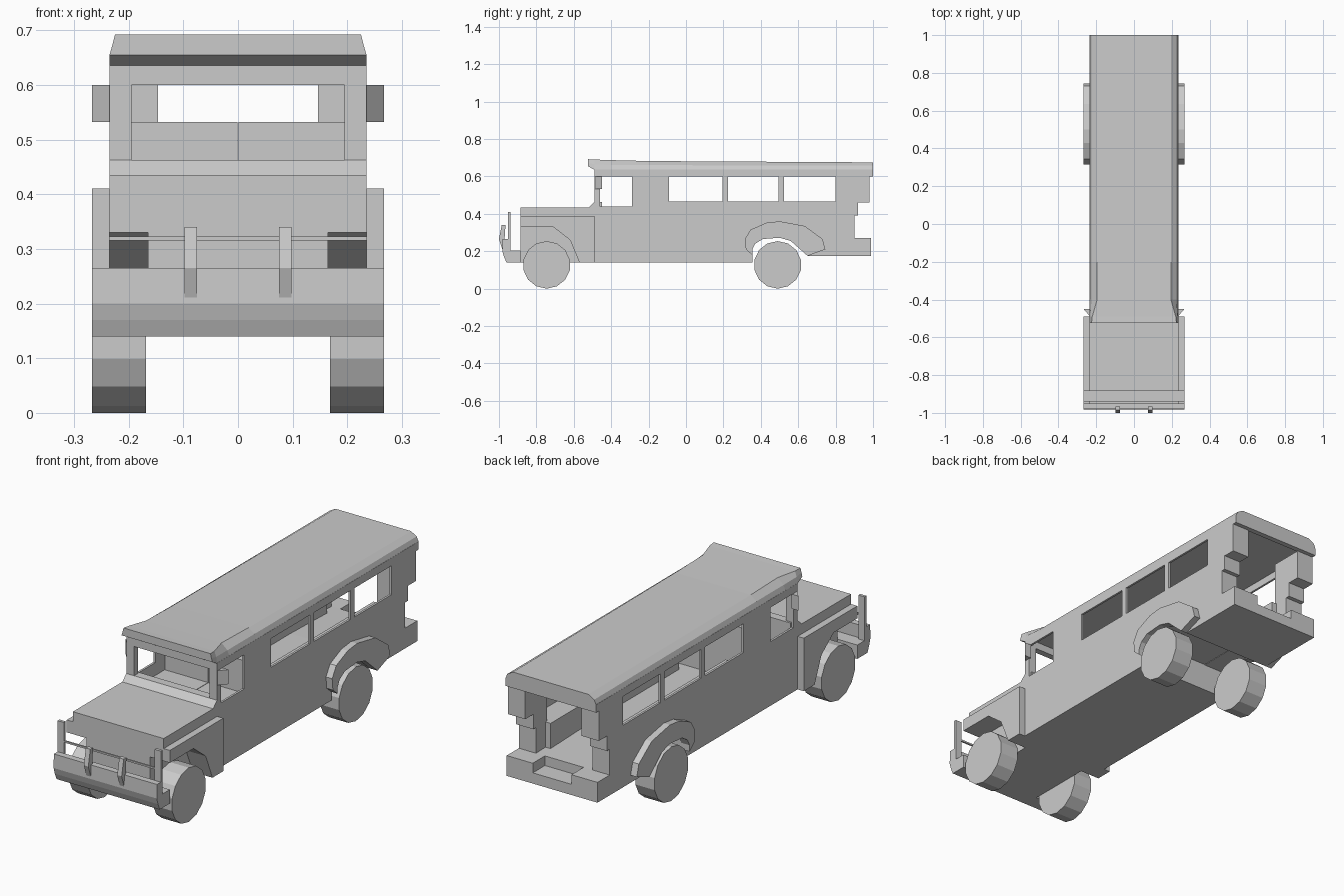
import bpy, bmesh, math

if "Cube" in bpy.data.objects:
    bpy.data.objects.remove(bpy.data.objects["Cube"])

grey = bpy.data.materials.new("plain grey")
grey.diffuse_color = (0.6, 0.6, 0.6, 1)
grey.use_nodes = True
grey.node_tree.nodes["Principled BSDF"].inputs["Base Color"].default_value = grey.diffuse_color


def finish(name, bm):
    bmesh.ops.recalc_face_normals(bm, faces=bm.faces)
    me = bpy.data.meshes.new(name)
    bm.to_mesh(me)
    bm.free()
    me.materials.append(grey)
    ob = bpy.data.objects.new(name, me)
    bpy.context.collection.objects.link(ob)
    return ob


def mirror(ob):
    ob.modifiers.new("mirror", 'MIRROR').use_axis[0] = True
    return ob


def prism(name, profile, x0, x1):
    """Side profile (y, z) extruded from x0 to x1."""
    bm = bmesh.new()
    f = bm.faces.new([bm.verts.new((x0, y, z)) for y, z in profile])
    new = bmesh.ops.extrude_face_region(bm, geom=[f])["geom"]
    bmesh.ops.translate(bm, vec=(x1 - x0, 0, 0),
                        verts=[v for v in new if isinstance(v, bmesh.types.BMVert)])
    return finish(name, bm)


def box(name, x0, x1, y0, y1, z0, z1):
    return prism(name, [(y0, z0), (y1, z0), (y1, z1), (y0, z1)], x0, x1)


W, F = 0.235, 0.267   # body and fender half widths

# Side walls: stepped tail, comb-shaped window openings, rear wheel arch
wall = [(-.49, .14), (.355, .14), (.355, .21), (.37, .24), (.41, .265), (.5, .272),
        (.56, .255), (.65, .175), (.99, .175), (.99, .27), (.90, .27), (.90, .39),
        (.92, .39), (.92, .46), (.98, .46), (.98, .60)]
for y0, y1, sill in [(.525, .80, .465), (.225, .495, .465), (-.09, .195, .465), (-.46, -.29, .44)]:
    wall += [(y1, .60), (y1, sill), (y0, sill), (y0, .60)]
wall.append((-.49, .60))
mirror(prism("side_wall", wall, W - .01, W))
mirror(box("roof_rail", W - .01, W, -.49, 1.0, .60, .637))

# Floor with a raised section over the rear axle
prism("floor", [(-.49, .14), (.355, .14), (.355, .272), (.56, .272), (.65, .175),
                (.90, .175), (.90, .27), (.56, .28), (-.49, .28)], -W + .01, W - .01)

# Rear corner columns, tail blocks and entry step
mirror(prism("rear_column", [(.82, .27), (.90, .27), (.90, .39), (.92, .39), (.92, .46),
                             (.98, .46), (.98, .60), (.82, .60)], .146, W - .005))
mirror(box("tail_block", .10, W - .005, .89, .99, .175, .27))
box("entry_step", -.10, .10, .89, .99, .175, .225)
box("rear_header", -W + .01, W - .01, .975, 1.0, .60, .637)

# Benches and front seats
mirror(box("bench", .12, W - .01, -.12, .83, .27, .39))
mirror(box("seat_back", .001, W - .01, -.22, -.17, .28, .532))
mirror(box("seat_cushion", .001, W - .01, -.40, -.22, .28, .38))

# Windscreen frame
mirror(box("windscreen_post", .195, W, -.49, -.46, .46, .60))
box("windscreen_header", -W, W, -.49, -.46, .60, .637)
box("dashboard", -W + .01, W - .01, -.49, -.45, .28, .463)

# Hood with sloped cowl, narrow engine bay between the wheels
prism("hood", [(-.885, .33), (-.885, .435), (-.52, .435), (-.49, .463), (-.49, .33)], -W, W)
box("engine_bay", -.165, .165, -.885, -.49, .14, .33)

# Front fenders: outer plate with the arch cut out, plus filler behind the wheel
arch = [(-.49, .14), (-.57, .14), (-.62, .26), (-.71, .33)]
mirror(prism("front_fender", arch + [(-.885, .33), (-.885, .388), (-.49, .388)], W - .005, F))
mirror(prism("wheel_well_back", arch + [(-.49, .33)], .16, W))

# Rear fenders
mirror(prism("rear_fender", [(.355, .18), (.32, .21), (.315, .265), (.345, .315), (.43, .352),
                             (.50, .36), (.635, .335), (.73, .265), (.745, .21), (.65, .175),
                             (.56, .255), (.5, .272), (.41, .265), (.37, .24), (.355, .21)],
             W - .005, F))

# Roof lofted from flared visor to tapered crown
sections = [(-.525, [(.235, .655), (.23, .672), (.225, .692)]),
            (-.49, [(.235, .635), (.23, .665), (.221, .690)]),
            (-.40, [(.235, .635), (.225, .660), (.195, .687)]),
            (-.20, [(.235, .635), (.225, .660), (.195, .682)]),
            (1.0, [(.235, .635), (.225, .658), (.195, .675)])]
bm = bmesh.new()
rings = []
for y, half in sections:
    pts = half + [(-x, z) for x, z in reversed(half)]
    rings.append([bm.verts.new((x, y, z)) for x, z in pts])
for a, b in zip(rings, rings[1:]):
    for i in range(6):
        j = (i + 1) % 6
        bm.faces.new((a[i], a[j], b[j], b[i]))
bm.faces.new(rings[0])
bm.faces.new(rings[-1])
finish("roof", bm)

# Front bumper, guard bars, corner posts and cross rod
prism("front_bumper", [(-.885, .14), (-.96, .14), (-.973, .17), (-.982, .20), (-.98, .265),
                       (-.95, .265), (-.95, .205), (-.885, .205)], -F, F)
mirror(prism("guard_bar", [(-.978, .20), (-1.0, .265), (-.985, .34), (-.965, .34),
                           (-.97, .265), (-.96, .20)], .075, .098))
mirror(box("corner_post", W, F, -.952, -.938, .20, .41))
box("cross_rod", -W, W, -.949, -.941, .315, .323)

# Wedge-shaped wing mirrors
bm = bmesh.new()
lo, hi = [[bm.verts.new((x, y, z)) for x, y in [(W - .003, -.49), (F, -.45), (W - .003, -.45)]]
          for z in (.532, .60)]
bm.faces.new(lo)
bm.faces.new(hi)
for i in range(3):
    j = (i + 1) % 3
    bm.faces.new((lo[i], lo[j], hi[j], hi[i]))
mirror(finish("wing_mirror", bm))

# Wheels: 14-sided drums with a corner at the bottom
R = .127
for label, yc in (("front", -.745), ("rear", .49)):
    rim = [(yc + R * math.sin(2 * math.pi * k / 14), R - R * math.cos(2 * math.pi * k / 14))
           for k in range(14)]
    mirror(prism(label + "_wheel", rim, .168, F))
